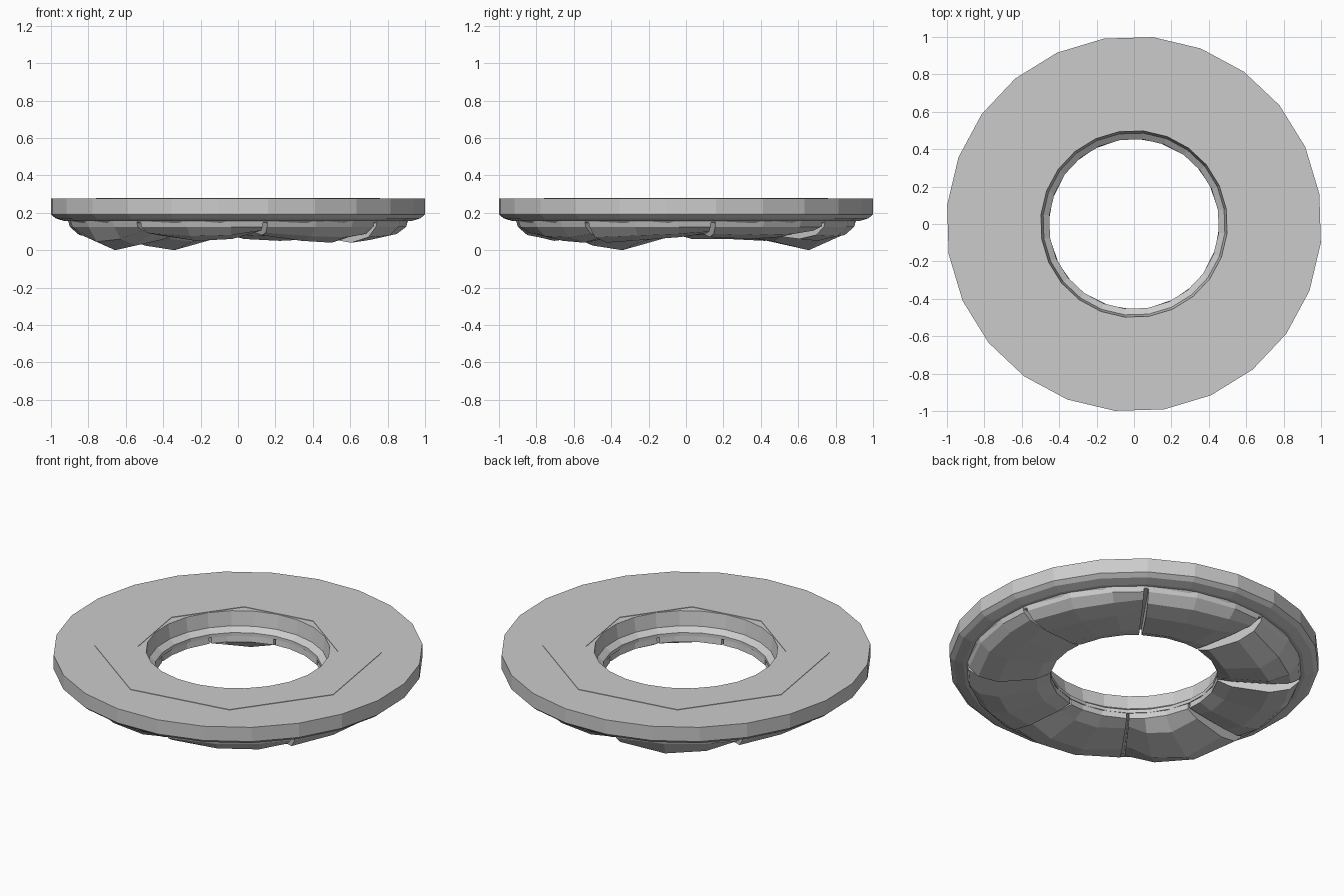
import bpy, bmesh
from math import sin, cos, radians

if "Cube" in bpy.data.objects:
    bpy.data.objects.remove(bpy.data.objects["Cube"])

OFFSET = 9.2


def polar(r, deg, z):
    return (r * cos(radians(deg)), r * sin(radians(deg)), z)


def sweep(name, sections, closed):
    """Skin a list of matching closed cross-sections; cap the ends if open."""
    bm = bmesh.new()
    rows = [[bm.verts.new(p) for p in s] for s in sections]
    n = len(rows[0])
    for i in range(len(rows) if closed else len(rows) - 1):
        a, b = rows[i], rows[(i + 1) % len(rows)]
        for j in range(n):
            k = (j + 1) % n
            bm.faces.new((a[j], a[k], b[k], b[j]))
    if not closed:
        bm.faces.new(rows[0])
        bm.faces.new(rows[-1])
    bmesh.ops.recalc_face_normals(bm, faces=bm.faces[:])
    mesh = bpy.data.meshes.new(name)
    bm.to_mesh(mesh)
    bm.free()
    ob = bpy.data.objects.new(name, mesh)
    bpy.context.collection.objects.link(ob)
    return ob


# Main ring: stepped rim outside, stepped lip around the hole
ring_profile = [(0.5, 0.275), (1.004, 0.275), (1.004, 0.19), (0.98, 0.17),
                (0.93, 0.155), (0.91, 0.155), (0.90, 0.145), (0.455, 0.145),
                (0.455, 0.165), (0.488, 0.19), (0.49, 0.205)]
sweep("ring", [[polar(r, OFFSET + 15 * i, z) for r, z in ring_profile]
               for i in range(24)], True)

# Thin octagonal inlay on the top face
inlay_profile = [(0.545, 0.27), (0.78, 0.27), (0.78, 0.278), (0.545, 0.278)]
sweep("top_inlay", [[polar(r, 31.5 + 45 * i, z) for r, z in inlay_profile]
                    for i in range(8)], True)

# Eight rough stones under the ring, each with its own depth along its arc
FRACTIONS = (0.0, 0.4, 0.75, 1.0)
DEPTHS = [(0.07, 0.06, 0.07, 0.10),
          (0.06, 0.05, 0.06, 0.10),
          (0.06, 0.0, 0.025, 0.09),
          (0.05, 0.06, 0.06, 0.10),
          (0.06, 0.0, 0.025, 0.10),
          (0.08, 0.05, 0.06, 0.10),
          (0.08, 0.05, 0.04, 0.07),
          (0.04, 0.055, 0.07, 0.09)]
for s, depths in enumerate(DEPTHS):
    start = OFFSET + 45 * s + 0.8
    sections = []
    for f, h in zip(FRACTIONS, depths):
        profile = [(0.46, 0.16), (0.91, 0.16), (0.90, 0.125),
                   (0.85, h * 0.6 + 0.045), (0.74, h),
                   (0.53, h * 0.6 + 0.045), (0.455, 0.11)]
        sections.append([polar(r, start + 43.4 * f, z) for r, z in profile])
    sweep("under_stone_%d" % (s + 1), sections, False)
